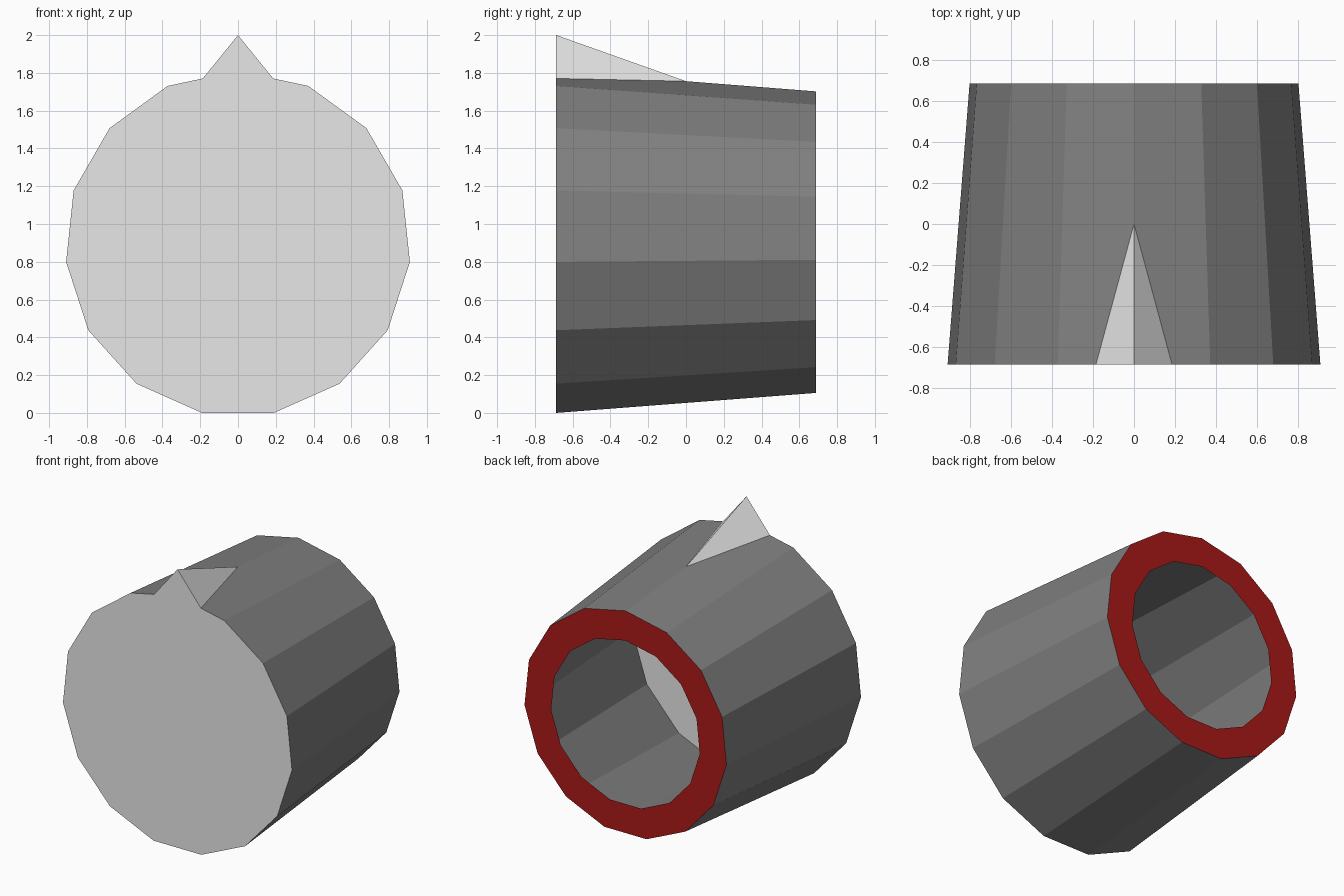
import bpy, bmesh
from math import sin, cos, pi

SIDES = 15
FRONT_Y, BACK_Y = -0.687, 0.687
FRONT_R, BACK_R, HOLE_R = 0.915, 0.807, 0.594
AXIS_Z = FRONT_R * cos(pi / SIDES)      # rests on the flat bottom facet

cube = bpy.data.objects.get("Cube")
if cube:
    bpy.data.objects.remove(cube, do_unlink=True)


def material(name, r, g, b):
    mat = bpy.data.materials.new(name)
    mat.use_nodes = True
    mat.diffuse_color = (r, g, b, 1)
    for node in mat.node_tree.nodes:
        if node.type == 'BSDF_PRINCIPLED':
            node.inputs["Base Color"].default_value = (r, g, b, 1)
    return mat


light_grey = material("light grey", 0.8, 0.8, 0.8)
dark_grey = material("dark grey", 0.215, 0.215, 0.215)
red = material("deep red", 0.4, 0.01, 0.01)


def finish(bm, name, mats):
    bmesh.ops.recalc_face_normals(bm, faces=bm.faces[:])
    mesh = bpy.data.meshes.new(name)
    bm.to_mesh(mesh)
    bm.free()
    for mat in mats:
        mesh.materials.append(mat)
    obj = bpy.data.objects.new(name, mesh)
    bpy.context.collection.objects.link(obj)
    return obj


def ring(bm, radius, y):
    """Ring of vertices round the y axis, starting at the top."""
    steps = [2 * pi * i / SIDES for i in range(SIDES)]
    return [bm.verts.new((radius * sin(a), y, AXIS_Z + radius * cos(a))) for a in steps]


def bridge(bm, a, b, index):
    for i in range(SIDES):
        j = (i + 1) % SIDES
        bm.faces.new((a[i], a[j], b[j], b[i])).material_index = index


# Hollow tapered shell: front cap, side wall and a rim round the open back
bm = bmesh.new()
front = ring(bm, FRONT_R, FRONT_Y)
back = ring(bm, BACK_R, BACK_Y)
hole = ring(bm, HOLE_R, BACK_Y)
bm.faces.new(front).material_index = 1
bridge(bm, front, back, 0)
bridge(bm, back, hole, 2)
finish(bm, "barrel_shell", [dark_grey, light_grey, red])

# Wedge-shaped sight: its base runs between the middles of the two top facets
step = 2 * pi / SIDES
half_width = FRONT_R * sin(step) / 2
base_z = AXIS_Z + FRONT_R * (1 + cos(step)) / 2
tip_z = AXIS_Z + (FRONT_R + BACK_R) / 2
bm = bmesh.new()
left, right, peak, tip = [bm.verts.new(p) for p in (
    (half_width, FRONT_Y, base_z), (-half_width, FRONT_Y, base_z),
    (0, FRONT_Y, 2), (0, 0, tip_z))]
for corners in ((left, right, peak), (left, peak, tip), (right, tip, peak), (left, tip, right)):
    bm.faces.new(corners)
finish(bm, "top_sight", [light_grey])
